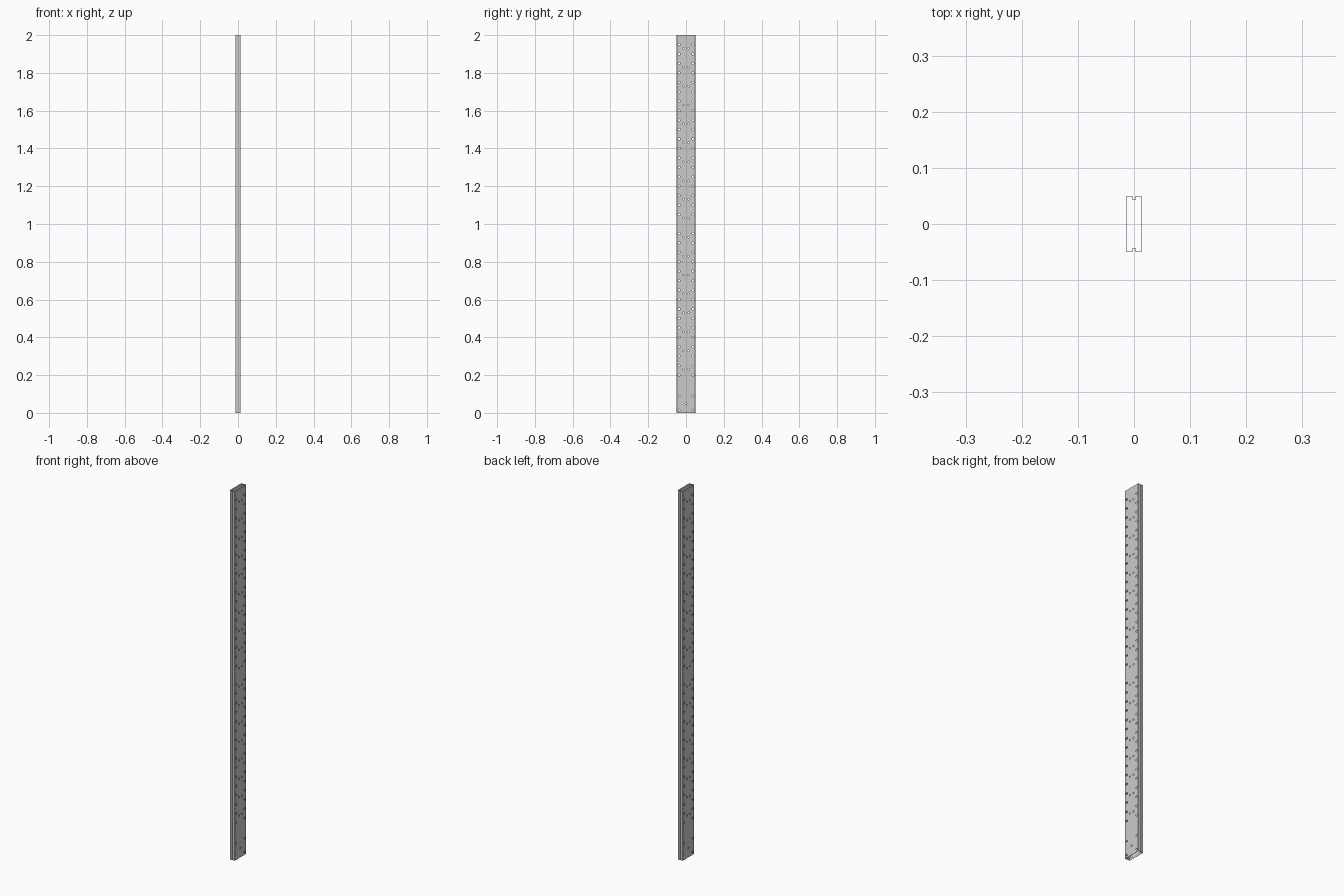
import bpy, bmesh, math
from mathutils import Matrix

if "Cube" in bpy.data.objects:
    bpy.data.objects.remove(bpy.data.objects["Cube"])

HX, HY, H, WALL = 0.0145, 0.049, 2.0, 0.001
GW, GD = 0.0016, 0.005   # groove half width, depth
C = 0.0008               # corner chamfer


def mesh_object(name, bm):
    mesh = bpy.data.meshes.new(name)
    bm.to_mesh(mesh)
    bm.free()
    obj = bpy.data.objects.new(name, mesh)
    bpy.context.collection.objects.link(obj)
    return obj


# Hollow upright: half profile (front side), rotated for the back, open at both ends
half = [(-HX, -HY + C), (-HX + C, -HY), (-GW, -HY), (-GW, -HY + GD),
        (GW, -HY + GD), (GW, -HY), (HX - C, -HY), (HX, -HY + C)]
profile = half + [(-x, -y) for x, y in half]
bm = bmesh.new()
low = [bm.verts.new((x, y, 0)) for x, y in profile]
top = [bm.verts.new((x, y, H)) for x, y in profile]
n = len(profile)
for i in range(n):
    j = (i + 1) % n
    bm.faces.new((low[i], low[j], top[j], top[i]))
upright = mesh_object("upright", bm)
wall = upright.modifiers.new("wall", 'SOLIDIFY')
wall.thickness = WALL
wall.offset = -1
wall.use_even_offset = True

# Cutter for the holes through both broad sides
bm = bmesh.new()


def hole(y, z, r):
    m = Matrix.Translation((0, y, z)) @ Matrix.Rotation(math.pi / 2, 4, 'Y')
    bmesh.ops.create_cone(bm, cap_ends=True, segments=16, radius1=r, radius2=r,
                          depth=0.1, matrix=m)


for i in range(4, 40):
    if i != 20:
        for y in (-0.036, 0.036):
            hole(y, i * 0.05, 0.0055)
for i in range(18):
    for y in (-0.013, 0.013):
        hole(y, 0.23 + i * 0.1, 0.004)
# Mounting holes near the foot
for y, z in ((-0.036, 0.09), (0.036, 0.09), (-0.036, 0.015), (0.036, 0.015), (0, 0.05)):
    hole(y, z, 0.0045)
cutter = mesh_object("hole_cutter", bm)
cutter.hide_render = True
cutter.hide_set(True)

cut = upright.modifiers.new("holes", 'BOOLEAN')
cut.operation = 'DIFFERENCE'
cut.solver = 'EXACT'
cut.object = cutter
